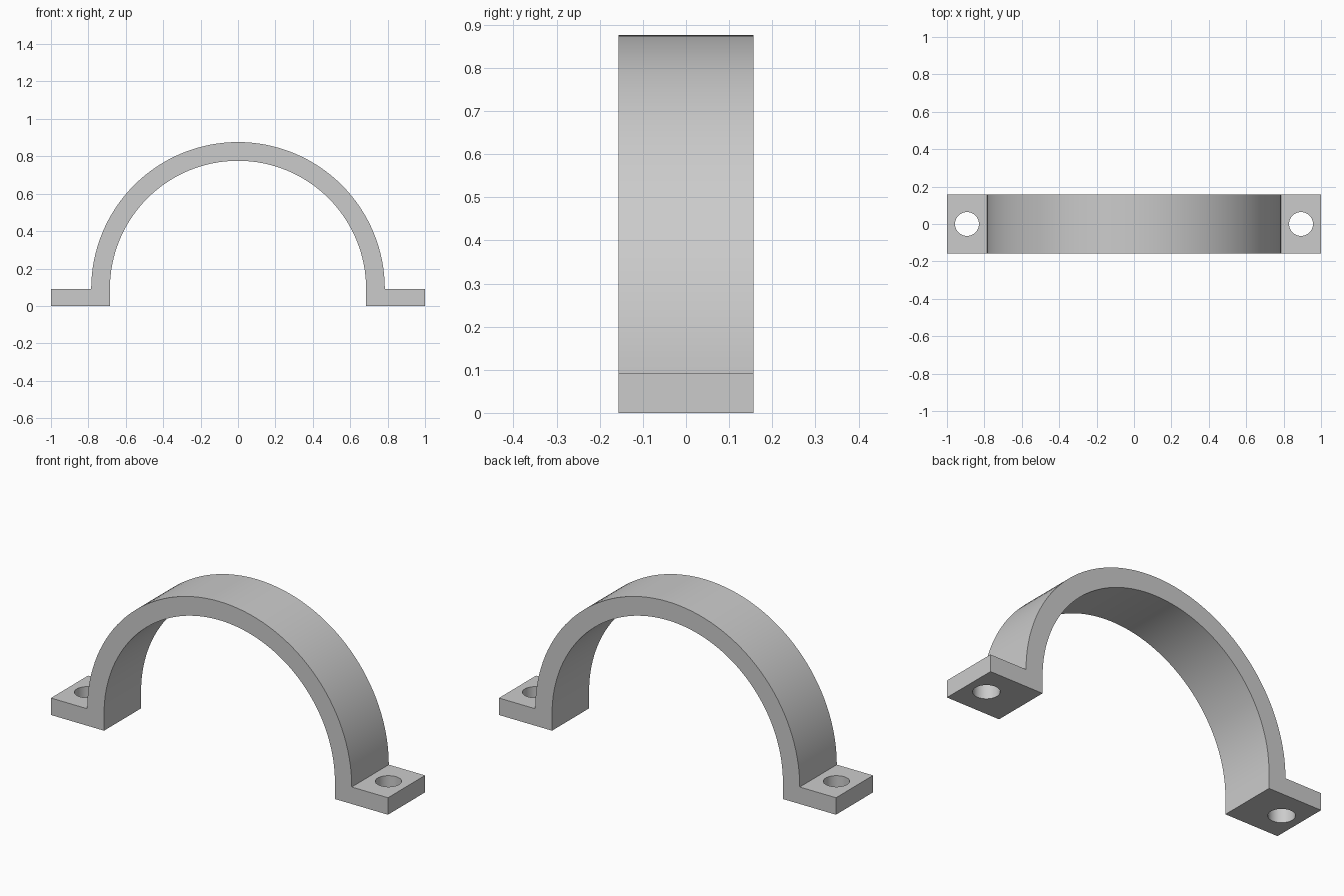
import bpy, bmesh
from math import pi, cos, sin, radians

cube = bpy.data.objects.get("Cube")
if cube:
    bpy.data.objects.remove(cube, do_unlink=True)

# Main dimensions
HALF_DEPTH = 0.157
FOOT_TOP = 0.091
OUTER_R, INNER_R = 0.785, 0.685
HOLE_X, HOLE_R = 0.893, 0.064
STEPS = 64

grey = bpy.data.materials.new("light_grey")
grey.use_nodes = True
colour = (0.6, 0.6, 0.6, 1)
grey.diffuse_color = colour
grey.node_tree.nodes["Principled BSDF"].inputs["Base Color"].default_value = colour


def arc(radius):
    """Half circle from right to left, springing from the foot top."""
    angles = [pi * i / STEPS for i in range(STEPS + 1)]
    return [(radius * cos(a), FOOT_TOP + radius * sin(a)) for a in angles]


# Clamp outline: foot, outer arch, foot, inner arch
outline = [(INNER_R, 0), (1, 0), (1, FOOT_TOP)]
outline += arc(OUTER_R)
outline += [(-1, FOOT_TOP), (-1, 0), (-INNER_R, 0)]
outline += reversed(arc(INNER_R))

bm = bmesh.new()
front = bm.faces.new([bm.verts.new((x, -HALF_DEPTH, z)) for x, z in outline])
extruded = bmesh.ops.extrude_face_region(bm, geom=[front], use_keep_orig=True)
moved = [v for v in extruded["geom"] if isinstance(v, bmesh.types.BMVert)]
bmesh.ops.translate(bm, verts=moved, vec=(0, 2 * HALF_DEPTH, 0))
bmesh.ops.recalc_face_normals(bm, faces=bm.faces)
mesh = bpy.data.meshes.new("pipe_clamp")
bm.to_mesh(mesh)
bm.free()
mesh.materials.append(grey)
clamp = bpy.data.objects.new("pipe_clamp", mesh)
bpy.context.collection.objects.link(clamp)

# Screw holes through both feet
for side in (-1, 1):
    bpy.ops.mesh.primitive_cylinder_add(
        vertices=48, radius=HOLE_R, depth=0.4, location=(side * HOLE_X, 0, 0))
    cutter = bpy.context.object
    cutter.name = "hole_cutter"
    cutter.hide_render = True
    cutter.data.materials.append(grey)
    bpy.ops.object.select_all(action="DESELECT")
    bpy.context.view_layer.objects.active = clamp
    clamp.select_set(True)
    cut = clamp.modifiers.new("screw_hole", "BOOLEAN")
    cut.operation = "DIFFERENCE"
    cut.solver = "EXACT"
    cut.object = cutter
    bpy.ops.object.modifier_apply(modifier=cut.name)
    bpy.data.objects.remove(cutter, do_unlink=True)

# Smooth curves with crisp edges
bpy.ops.object.shade_smooth_by_angle(angle=radians(30))
